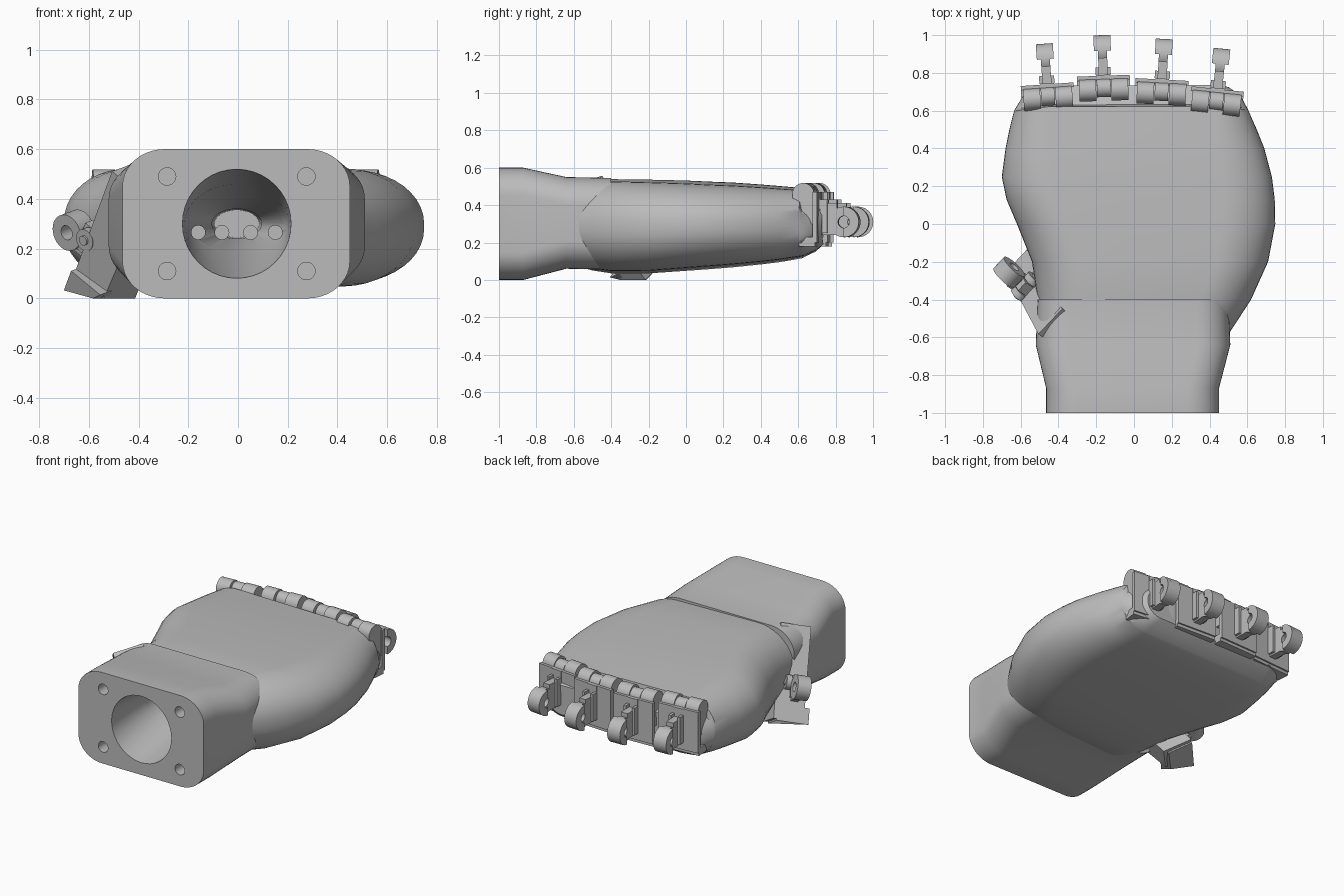
import bpy, bmesh
from math import sin, cos, pi, radians
from mathutils import Matrix, Vector

if "Cube" in bpy.data.objects:
    bpy.data.objects.remove(bpy.data.objects["Cube"])

grey = bpy.data.materials.new("plain grey")
grey.use_nodes = True
grey.diffuse_color = (0.5, 0.5, 0.5, 1)
grey.node_tree.nodes["Principled BSDF"].inputs["Base Color"].default_value = grey.diffuse_color
parts = []


def finish(name, bm, frame=Matrix()):
    """Turn a bmesh into a named object placed by a frame, resting above the ground."""
    bmesh.ops.remove_doubles(bm, verts=bm.verts, dist=0.0002)
    bmesh.ops.recalc_face_normals(bm, faces=bm.faces)
    bm.transform(frame)
    for v in bm.verts:
        v.co.z = max(v.co.z, 0)
    mesh = bpy.data.meshes.new(name)
    bm.to_mesh(mesh)
    bm.free()
    mesh.materials.append(grey)
    obj = bpy.data.objects.new(name, mesh)
    bpy.context.collection.objects.link(obj)
    parts.append(obj)
    return obj


def loft(name, loops, ring=False, frame=Matrix()):
    """Skin a row of equal point loops; cap the ends, or close them into a ring."""
    bm = bmesh.new()
    rows = [[bm.verts.new(p) for p in loop] for loop in loops]
    pairs = list(zip(rows, rows[1:]))
    if ring:
        pairs.append((rows[-1], rows[0]))
    else:
        bm.faces.new(rows[0])
        bm.faces.new(rows[-1])
    for a, b in pairs:
        for i in range(len(a)):
            j = (i + 1) % len(a)
            bm.faces.new((a[i], a[j], b[j], b[i]))
    return finish(name, bm, frame)


def section(y, left, right, low, high, rx, rz, taper=0.0, bow=0.0, steps=10):
    """Cross-section at depth y: a rectangle with elliptical corners.
    It thins by taper towards +x, and its middle bows forward."""
    points = []
    mid = (low + high) / 2
    corners = ((right - rx, high - rz), (left + rx, high - rz),
               (left + rx, low + rz), (right - rx, low + rz))
    for q, (cx, cz) in enumerate(corners):
        for k in range(steps + 1):
            a = (q + k / steps) * pi / 2
            x, z = cx + rx * cos(a), cz + rz * sin(a)
            points.append((x, y + bow * (1 - (x / 0.62) ** 2), mid + (z - mid) * (1 - taper * x)))
    return points


def box(name, u, v, w, frame):
    """Box given by its ranges along the three axes of a frame."""
    bm = bmesh.new()
    bmesh.ops.create_cube(bm, size=1)
    for vert in bm.verts:
        vert.co = [(r[0] + r[1]) / 2 + c * (r[1] - r[0]) for c, r in zip(vert.co, (u, v, w))]
    return finish(name, bm, frame)


def circle(radius, u, v=0.0, w=0.0, sides=32):
    return [(u, v + radius * cos(2 * pi * i / sides), w + radius * sin(2 * pi * i / sides))
            for i in range(sides)]


def barrel(name, radius, u, v, w, frame):
    return loft(name, [circle(radius, e, v, w) for e in u], frame=frame)


def eyelet(name, radius, hole, u, v, w, frame):
    loops = [circle(r, e, v, w) for r, e in
             ((hole, u[0]), (radius, u[0]), (radius, u[1]), (hole, u[1]))]
    return loft(name, loops, ring=True, frame=frame)


def half_eyelet(name, radius, hole, u, v, w, frame):
    """The forward half of an eyelet."""
    angles = [radians(a) for a in range(-90, 91, 10)]
    arc = [(radius, a) for a in angles] + [(hole, a) for a in reversed(angles)]
    loft(name, [[(e, v + r * cos(a), w + r * sin(a)) for r, a in arc] for e in u], frame=frame)


def cut(obj, cutters):
    """Subtract the cutters and bake the result."""
    for c in cutters:
        m = obj.modifiers.new("hole", 'BOOLEAN')
        m.operation, m.solver, m.object = 'DIFFERENCE', 'EXACT', c
    graph = bpy.context.evaluated_depsgraph_get()
    mesh = bpy.data.meshes.new_from_object(obj.evaluated_get(graph))
    obj.modifiers.clear()
    obj.data = mesh


# Wrist block: straight flange, then a waist that is lower and wider
wrist = loft("wrist", [section(*s) for s in (
    (-1, -0.465, 0.45, 0, 0.6, 0.17, 0.15),
    (-0.87, -0.465, 0.45, 0, 0.6, 0.17, 0.15),
    (-0.64, -0.52, 0.51, 0.06, 0.55, 0.17, 0.15),
    (-0.4, -0.51, 0.5, 0.055, 0.545, 0.17, 0.15))])

# Palm: y, left, right, bottom, top, and the width of the rounded edge
palm_rows = (
    (-0.66, -0.48, 0.45, 0.1, 0.48, 0.2),
    (-0.5, -0.5, 0.555, 0.055, 0.52, 0.26),
    (-0.4, -0.51, 0.62, 0.04, 0.534, 0.27),
    (-0.2, -0.54, 0.71, 0.04, 0.531, 0.28),
    (0, -0.62, 0.748, 0.055, 0.525, 0.28),
    (0.13, -0.675, 0.745, 0.065, 0.518, 0.27),
    (0.25, -0.7, 0.73, 0.075, 0.513, 0.26),
    (0.4, -0.68, 0.69, 0.09, 0.503, 0.24),
    (0.5, -0.66, 0.65, 0.102, 0.495, 0.21),
    (0.6, -0.635, 0.605, 0.122, 0.485, 0.18),
    (0.61, -0.63, 0.6, 0.127, 0.43, 0.17),
    (0.67, -0.59, 0.565, 0.155, 0.41, 0.14),
    (0.71, -0.54, 0.5, 0.19, 0.39, 0.1))
palm = loft("palm", [section(y, l, r, b, t, e, (t - b) * 0.47, 0.08, 0.045 if y > 0.55 else 0)
                     for y, l, r, b, t, e in palm_rows])

# Tapered bore, tendon tunnels and bolt holes
along_y = Matrix.Rotation(pi / 2, 4, 'Z')
cutters = [loft("bore_cutter", [section(y, -a - 0.005, a - 0.005, 0.3 - b, 0.3 + b, a, b)
                                for y, a, b in ((-1.05, 0.22, 0.225), (-0.99, 0.218, 0.218),
                                                (-0.45, 0.205, 0.12), (-0.1, 0.1, 0.06),
                                                (0.3, 0.09, 0.055))])]
for x in (-0.16, -0.065, 0.05, 0.15):
    cutters.append(barrel("tunnel_cutter", 0.028, (-0.55, 0.35), -x, 0.265, along_y))
bolts = [barrel("bolt_cutter", 0.035, (-1.1, -0.75), -x, z, along_y)
         for x in (-0.285, 0.275) for z in (0.11, 0.49)]
cut(wrist, cutters + bolts)
cut(palm, cutters)
for c in cutters + bolts:
    parts.remove(c)
    bpy.data.objects.remove(c)


# Finger knuckles: palm lugs, pivoting barrel, end plate and forward eyelet
def knuckle(finger, x, y, turn):
    f = Matrix.Translation((x, y, 0)) @ Matrix.Rotation(radians(turn), 4, 'Z')
    z = 0.46
    for side, s in (("right", -1), ("left", 1)):
        span = sorted((s * 0.04, s * 0.13))
        barrel(f"{finger}_{side}_lug", 0.058, span, 0, z, f)
        box(f"{finger}_{side}_lug_base", span, (-0.058, 0.058), (0.3, z), f)
        box(f"{finger}_{side}_stem_flange", sorted((s * 0.022, s * 0.04)),
            (0.08, 0.12), (0.25, 0.43), f)
    barrel(f"{finger}_hinge_barrel", 0.048, (-0.036, 0.036), 0.01, z, f)
    box(f"{finger}_hinge_arm", (-0.036, 0.036), (0, 0.08), (0.38, 0.47), f)
    box(f"{finger}_end_plate", (-0.14, 0.14), (0.05, 0.075), (0.2, 0.47), f)
    box(f"{finger}_plate_foot", (-0.14, 0.14), (-0.02, 0.065), (0.18, 0.23), f)
    box(f"{finger}_stem", (-0.024, 0.024), (0.07, 0.17), (0.24, 0.41), f)
    eyelet(f"{finger}_eyelet", 0.082, 0.032, (-0.024, 0.024), 0.208, 0.31, f)
    half_eyelet(f"{finger}_tip", 0.082, 0.032, (-0.045, 0.045), 0.208, 0.31, f)


for args in (("index", -0.455, 0.665, 4), ("middle", -0.16, 0.71, 2),
             ("ring", 0.145, 0.69, -3), ("little", 0.435, 0.64, -6)):
    knuckle(*args)

# Thumb mount: a slanted block beside the palm with its own hinge and eyelet
down = Vector((-0.29, 0.547, -0.786)).normalized()
across = Vector((-0.72, -0.52, -0.46))
across = (across - down * across.dot(down)).normalized()
out = down.cross(across)
t = Matrix((across, out, down)).transposed().to_4x4()
t.translation = (-0.58, -0.405, 0.28)
box("thumb_block", (-0.17, 0.02), (-0.2, 0), (-0.3, 0.29), t)
box("thumb_foot", (-0.15, 0.05), (-0.17, 0.0), (0.2, 0.3), t)
for side, s in (("inner", -1), ("outer", 1)):
    span = sorted((-0.05 + s * 0.035, -0.05 + s * 0.07))
    barrel(f"thumb_{side}_lug", 0.045, span, 0.01, 0.06, t)
box("thumb_arm", (-0.08, -0.02), (-0.06, 0.06), (0.02, 0.15), t)
barrel("thumb_pin", 0.02, (-0.13, 0.03), 0.01, 0.06, t)
box("thumb_stem", (-0.072, -0.028), (0.0, 0.08), (0.06, 0.17), t)
eyelet("thumb_eyelet", 0.075, 0.03, (-0.092, -0.008), 0.12, 0.11, t)

# Smooth the curved surfaces and keep the machined edges sharp
bpy.ops.object.select_all(action='DESELECT')
for p in parts:
    p.select_set(True)
bpy.context.view_layer.objects.active = wrist
bpy.ops.object.shade_smooth_by_angle(angle=radians(32))
